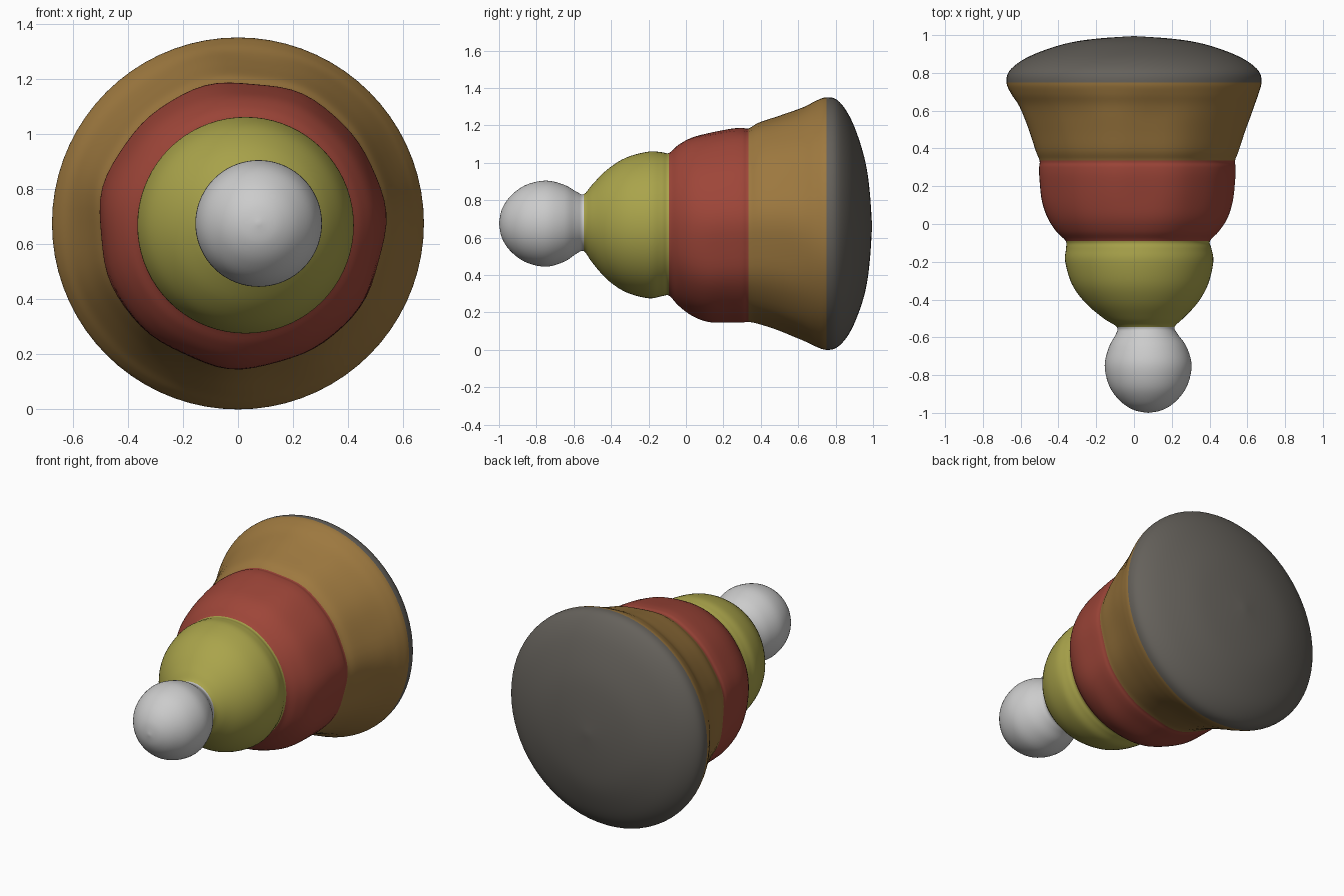
import bpy, bmesh, math

if "Cube" in bpy.data.objects:
    bpy.data.objects.remove(bpy.data.objects["Cube"])

SEG, SUB = 72, 5

# Profile along y: (y, radius, centre x, centre z)
STATIONS = [
    (-1.0, 0.0, .075, .675), (-.985, .075, .075, .675), (-.94, .145, .075, .675),
    (-.86, .205, .075, .675), (-.75, .23, .075, .675), (-.65, .205, .073, .677),
    (-.585, .165, .068, .68), (-.545, .153, .062, .68), (-.5, .21, .05, .675),
    (-.42, .295, .04, .67), (-.32, .36, .032, .668), (-.2, .392, .028, .668),
    (-.13, .385, .025, .672), (-.09, .382, .02, .672), (-.04, .43, .018, .668),
    (.03, .475, .018, .662), (.12, .504, .016, .658), (.24, .517, .015, .668),
    (.3, .519, .015, .67), (.335, .516, .014, .67), (.39, .537, .013, .68),
    (.5, .573, .012, .68), (.62, .62, .01, .675), (.69, .655, .003, .675),
    (.75, .675, 0, .675), (.81, .66, 0, .675), (.87, .587, 0, .67),
    (.92, .475, 0, .665), (.96, .34, 0, .66), (.982, .19, 0, .66), (.995, 0.0, 0, .66)]


def spline(i, t):
    # Smooth interpolation between station i and i + 1
    n = len(STATIONS) - 1
    p = [STATIONS[min(max(j, 0), n)] for j in (i - 1, i, i + 1, i + 2)]
    return [0.5 * (2 * b + (c - a) * t + (2 * a - 5 * b + 4 * c - d) * t * t
                   + (3 * b - a - 3 * c + d) * t ** 3) for a, b, c, d in zip(*p)]


def ripple(y, a):
    # Gentle hand-made unevenness on the cloth-like tiers
    k = max(0, min(1, (y + .15) / .3)) * max(0, min(1, (.72 - y) / .15))
    return 1 + k * (.008 * math.sin(7 * a + 2 * y) + .005 * math.sin(11 * a + 1))


def tier(name, first, last, colour=None):
    bm = bmesh.new()
    samples = [spline(i, s / SUB) for i in range(first, last) for s in range(SUB)]
    samples.append(list(STATIONS[last]))
    rings = []
    for y, r, cx, cz in samples:
        ring = []
        for k in range(SEG):
            a = math.tau * k / SEG
            q = max(r, 0) * ripple(y, a)
            ring.append(bm.verts.new((cx + q * math.cos(a), y, cz + q * math.sin(a))))
        rings.append(ring)
    for lo, hi in zip(rings, rings[1:]):
        for k in range(SEG):
            m = (k + 1) % SEG
            bm.faces.new((lo[k], lo[m], hi[m], hi[k]))
    bmesh.ops.remove_doubles(bm, verts=bm.verts, dist=1e-5)
    for f in bm.faces:
        f.smooth = True
    mesh = bpy.data.meshes.new(name)
    bm.to_mesh(mesh)
    bm.free()
    ob = bpy.data.objects.new(name, mesh)
    bpy.context.collection.objects.link(ob)
    if colour:
        mat = bpy.data.materials.new(name + "_colour")
        mat.diffuse_color = (*colour, 1)
        mat.use_nodes = True
        mat.node_tree.nodes["Principled BSDF"].inputs["Base Color"].default_value = mat.diffuse_color
        mesh.materials.append(mat)


# Ball tip, three coloured tiers, and the domed back
tier("ball_tip", 0, 7)
tier("yellow_tier", 7, 13, (.40, .37, .07))
tier("red_tier", 13, 19, (.34, .06, .04))
tier("orange_tier", 19, 24, (.34, .19, .05))
tier("domed_base", 24, 30, (.13, .12, .105))
